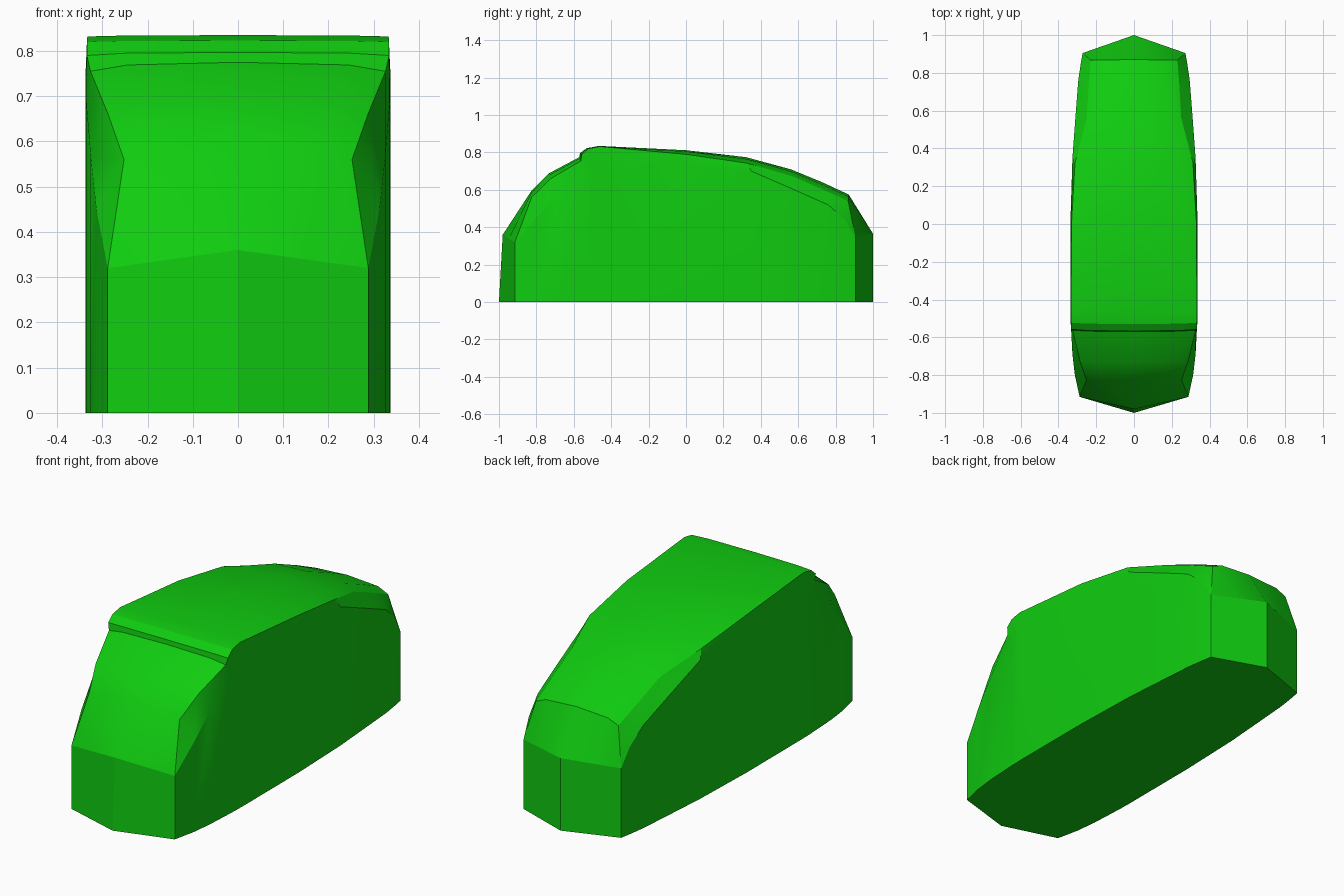
import bpy, bmesh, math

if "Cube" in bpy.data.objects:
    bpy.data.objects.remove(bpy.data.objects["Cube"])

# Body stations, front to back:
# side y, half width, shoulder z, roof edge x, roof edge z, centre y, centre z
stations = [
    (-.80, .313, .45, .252, .56, -.83, .59),
    (-.69, .326, .57, .287, .66, -.73, .69),
    (-.52, .335, .68, .326, .755, -.57, .775),
    (-.50, .336, .72, .334, .79, -.567, .797),
    (-.48, .336, .74, .334, .82, -.53, .823),
    (-.45, .337, .75, .333, .832, -.465, .835),
    (0, .337, .73, .331, .79, 0, .812),
    (.35, .326, .70, .312, .743, .32, .775),
    (.58, .309, .60, .25, .675, .56, .71),
    (.76, .295, .52, .24, .60, .73, .64),
    (.85, .282, .44, .23, .54, .87, .575),
]


def section(y, w, zs, xe, ze, yc, zc):
    """Half section: sill, shoulder, roof edge, roof mid, centre line."""
    return [(w, y, 0), (w, y, zs), (xe, y + .85 * (yc - y), ze),
            (.75 * xe, y + .95 * (yc - y), ze + .7 * (zc - ze)), (0, yc, zc)]


def bumper(w, y, z, tip_y, tip_z, sill_y):
    """Pointed end: the tip row and the corner row beside it."""
    tip, corner = (0, tip_y, tip_z), (w, y, z)
    mid = (w / 2, (y + tip_y) / 2, (z + tip_z) / 2)
    return [[(0, sill_y, 0)] + [tip] * 4, [(w, y, 0), corner, corner, mid, tip]]


rows = bumper(.288, -.915, .32, -.98, .36, -1)
rows += [section(*s) for s in stations]
rows += reversed(bumper(.272, .905, .35, 1, .365, 1))

# Body shell: mirror each half section into a ring and skin between rings
bm = bmesh.new()
rings = []
for half in rows:
    ring = half + [(-x, y, z) for x, y, z in reversed(half[:-1])]
    rings.append([bm.verts.new(p) for p in ring])
for a, b in zip(rings, rings[1:]):
    for i in range(len(a)):
        j = (i + 1) % len(a)
        bm.faces.new((a[i], a[j], b[j], b[i]))
bmesh.ops.remove_doubles(bm, verts=bm.verts, dist=1e-4)
bmesh.ops.recalc_face_normals(bm, faces=bm.faces)
mesh = bpy.data.meshes.new("body_shell")
bm.to_mesh(mesh)
bm.free()
body = bpy.data.objects.new("body_shell", mesh)
bpy.context.collection.objects.link(body)

# Green paint
paint = bpy.data.materials.new("green_paint")
paint.diffuse_color = (.005, .6, .005, 1)
paint.use_nodes = True
paint.node_tree.nodes["Principled BSDF"].inputs["Base Color"].default_value = paint.diffuse_color
mesh.materials.append(paint)

bpy.context.view_layer.objects.active = body
body.select_set(True)
bpy.ops.object.shade_smooth_by_angle(angle=math.radians(22))
